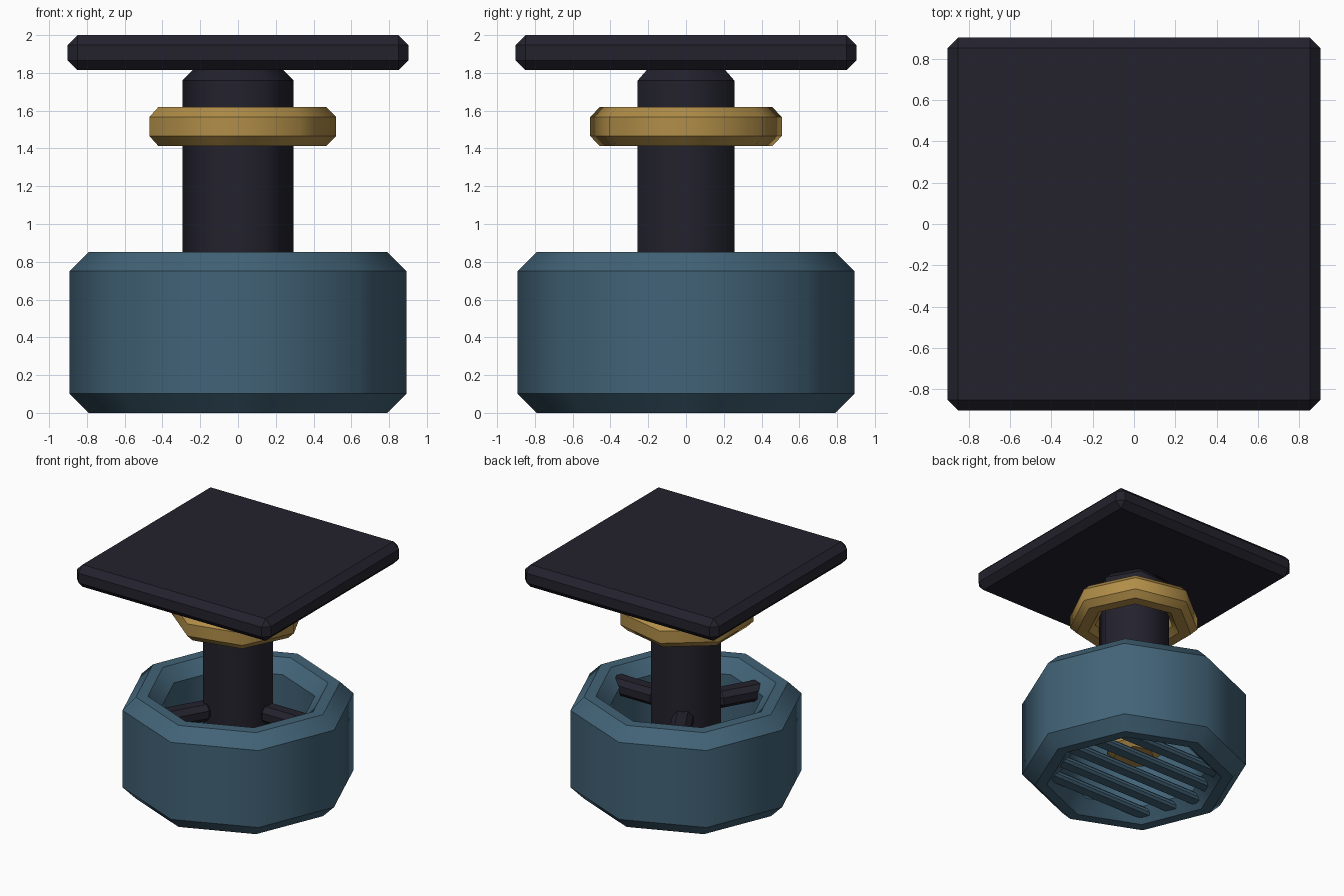
import bpy, bmesh, math
from mathutils import Matrix

if "Cube" in bpy.data.objects:
    bpy.data.objects.remove(bpy.data.objects["Cube"])


def material(name, rgb):
    m = bpy.data.materials.new(name)
    m.diffuse_color = (*rgb, 1)
    m.use_nodes = True
    m.node_tree.nodes["Principled BSDF"].inputs["Base Color"].default_value = m.diffuse_color
    return m


CHARCOAL = material("charcoal", (0.017, 0.016, 0.026))
TEAL = material("slate_teal", (0.054, 0.125, 0.185))
BRASS = material("brass", (0.44, 0.27, 0.065))


def finish(bm, name, mat):
    bmesh.ops.recalc_face_normals(bm, faces=bm.faces)
    mesh = bpy.data.meshes.new(name)
    bm.to_mesh(mesh)
    bm.free()
    mesh.materials.append(mat)
    ob = bpy.data.objects.new(name, mesh)
    bpy.context.collection.objects.link(ob)
    return ob


def turned(name, profile, sides, mat, closed):
    """Spin a (radius, z) profile; closed loops make tubes, open ones get caps."""
    bm = bmesh.new()
    rings = []
    for r, z in profile:
        rings.append([bm.verts.new((r * math.cos(math.tau * k / sides),
                                    r * math.sin(math.tau * k / sides), z))
                      for k in range(sides)])
    pairs = list(zip(rings, rings[1:]))
    if closed:
        pairs.append((rings[-1], rings[0]))
    else:
        bm.faces.new(rings[0])
        bm.faces.new(rings[-1])
    for a, b in pairs:
        for k in range(sides):
            n = (k + 1) % sides
            bm.faces.new((a[k], a[n], b[n], b[k]))
    # smooth around the sides, crisp along the chamfer lines
    for f in bm.faces:
        f.smooth = True
    for e in bm.edges:
        e.smooth = abs(e.verts[0].co.z - e.verts[1].co.z) > 1e-5
    return finish(bm, name, mat)


def tube(name, ro, ri, z0, z1, c, sides, mat):
    """Thick ring with all four rims chamfered."""
    turned(name, [(ro - c, z0), (ro, z0 + c), (ro, z1 - c), (ro - c, z1),
                  (ri + c, z1), (ri, z1 - c), (ri, z0 + c), (ri + c, z0)],
           sides, mat, True)


def box(name, lo, hi, c, mat, turn=0):
    """Chamfered box between two corners, turned about the z axis."""
    bm = bmesh.new()
    bmesh.ops.create_cube(bm, size=1)
    for v in bm.verts:
        v.co = [(a + b) / 2 + t * (b - a) for a, b, t in zip(lo, hi, v.co)]
    bmesh.ops.bevel(bm, geom=bm.edges[:], offset=c, segments=1, affect='EDGES')
    bm.transform(Matrix.Rotation(turn, 4, 'Z'))
    return finish(bm, name, mat)


# octagonal drum, open through the middle
tube("drum", 0.893, 0.595, 0.0, 0.853, 0.103, 8, TEAL)

# grille bars across the drum's bottom
for i in range(-2, 3):
    y = i * 0.22
    half = 0.67 - 0.3 * abs(y)
    box(f"grille_bar_{i + 3}", (-half, y - 0.06, 0.04), (half, y + 0.06, 0.10),
        0.018, TEAL)

# brass core hanging inside the drum
turned("inner_core", [(0.17, 0.22), (0.22, 0.27), (0.22, 0.52)], 7, BRASS, False)

# hexagonal post
turned("post", [(0.295, 0.48), (0.295, 1.76), (0.24, 1.815)], 6, CHARCOAL, False)

# three spokes joining post and drum
for k in range(3):
    box(f"spoke_{k + 1}", (0.24, -0.08, 0.66), (0.72, 0.08, 0.80), 0.04,
        CHARCOAL, math.tau * k / 3)

# seven-sided collar
tube("collar", 0.52, 0.315, 1.412, 1.62, 0.053, 7, BRASS)

# square top plate
box("top_plate", (-0.902, -0.902, 1.814), (0.902, 0.902, 2.0), 0.052, CHARCOAL)
